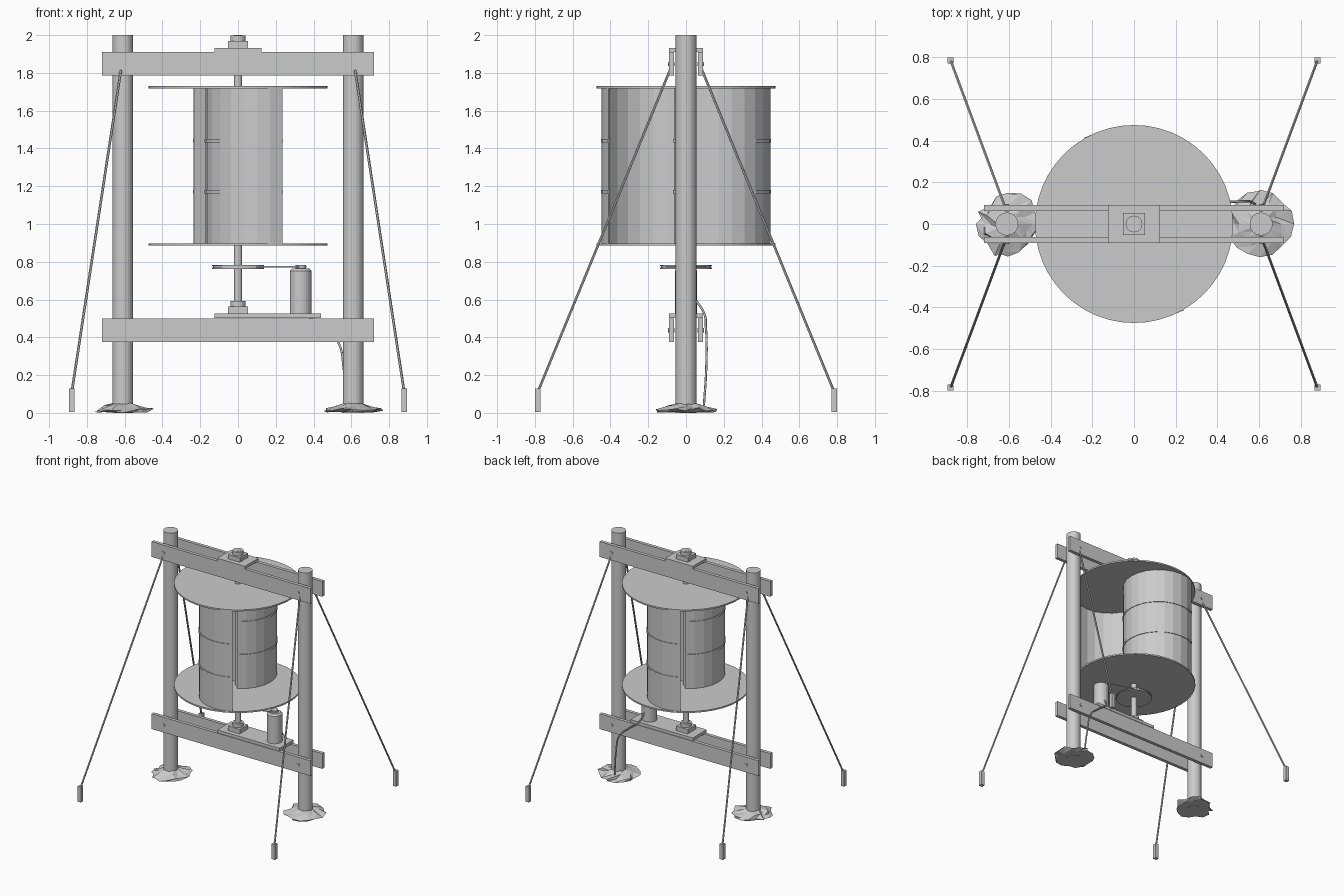
import bpy, bmesh, math, random
from mathutils import Vector

if "Cube" in bpy.data.objects:
    bpy.data.objects.remove(bpy.data.objects["Cube"])

random.seed(4)
grey = bpy.data.materials.new("light grey")
grey.diffuse_color = (0.6, 0.6, 0.6, 1)
grey.use_nodes = True
grey.node_tree.nodes["Principled BSDF"].inputs["Base Color"].default_value = grey.diffuse_color


def finish(name, bm):
    bmesh.ops.recalc_face_normals(bm, faces=bm.faces)
    me = bpy.data.meshes.new(name)
    bm.to_mesh(me)
    bm.free()
    me.materials.append(grey)
    ob = bpy.data.objects.new(name, me)
    bpy.context.collection.objects.link(ob)
    return ob


def box(name, x, y, z):
    bm = bmesh.new()
    bmesh.ops.create_cube(bm, size=1)
    for v in bm.verts:
        for i, (a, b) in enumerate((x, y, z)):
            v.co[i] = (a + b) / 2 + v.co[i] * (b - a)
    return finish(name, bm)


def rod(name, a, b, r, sides=24, r2=None):
    a, b = Vector(a), Vector(b)
    bm = bmesh.new()
    bmesh.ops.create_cone(bm, cap_ends=True, segments=sides, radius1=r,
                          radius2=r if r2 is None else r2, depth=(b - a).length)
    q = (b - a).to_track_quat('Z', 'Y')
    for v in bm.verts:
        v.co = q @ v.co + (a + b) / 2
    return finish(name, bm)


def disc(name, x, z0, z1, r, sides=24, r2=None):
    return rod(name, (x, 0, z0), (x, 0, z1), r, sides, r2)


def wall(name, points, z0, z1, closed=False):
    """Upright strip from pairs of (outer, inner) plan points."""
    bm = bmesh.new()
    rings = [[bm.verts.new((*p, z)) for p, z in ((o, z0), (o, z1), (i, z1), (i, z0))]
             for o, i in points]
    n = len(rings)
    for k in range(n if closed else n - 1):
        a, b = rings[k], rings[(k + 1) % n]
        for j in range(4):
            bm.faces.new((a[j], a[(j + 1) % 4], b[(j + 1) % 4], b[j]))
    if not closed:
        bm.faces.new(rings[0])
        bm.faces.new(rings[-1])
    return finish(name, bm)


def curve(name, pts, r):
    cu = bpy.data.curves.new(name, 'CURVE')
    cu.dimensions = '3D'
    cu.bevel_depth = r
    cu.bevel_resolution = 1
    cu.resolution_u = 6
    sp = cu.splines.new('BEZIER')
    sp.bezier_points.add(len(pts) - 1)
    for bp, p in zip(sp.bezier_points, pts):
        bp.co = p
        bp.handle_left_type = bp.handle_right_type = 'AUTO'
    cu.materials.append(grey)
    ob = bpy.data.objects.new(name, cu)
    bpy.context.collection.objects.link(ob)


def rubble(name, cx):
    """Low jagged mound around a post foot."""
    bm = bmesh.new()
    n = 16
    rings = []
    for r, z, jr, jz in ((0.135, 0.004, 0.028, 0.003), (0.138, 0.018, 0.028, 0.008),
                         (0.10, 0.034, 0.018, 0.008), (0.05, 0.05, 0, 0.004)):
        ring = []
        for k in range(n):
            a = math.tau * k / n
            rr = r + random.uniform(-jr, jr)
            ring.append(bm.verts.new((cx + rr * math.cos(a), rr * math.sin(a),
                                      z + random.uniform(-jz, jz))))
        rings.append(ring)
    for a, b in zip(rings, rings[1:]):
        for k in range(n):
            m = (k + 1) % n
            bm.faces.new((a[k], a[m], b[m]))
            bm.faces.new((a[k], b[m], b[k]))
    bm.faces.new(rings[0])
    bm.faces.new(rings[-1])
    finish(name, bm)


# Frame: posts, footings, paired cross beams and their bolts
for sx in (-1, 1):
    disc("post", sx * 0.61, 0, 2.0, 0.055)
    rubble("footing_rubble", sx * 0.605)
for z0, z1 in ((0.375, 0.5), (1.785, 1.91)):
    for sy in (-1, 1):
        box("cross_beam", (-0.72, 0.72), sorted((sy * 0.063, sy * 0.09)), (z0, z1))
        for sx in (-1, 1):
            zc = (z0 + z1) / 2
            rod("beam_bolt", (sx * 0.61, sy * 0.06, zc), (sx * 0.61, sy * 0.096, zc), 0.011, 8)

# Guy wires and ground stakes
for sx in (-1, 1):
    for sy in (-1, 1):
        rod("guy_wire", (sx * 0.62, sy * 0.085, 1.815), (sx * 0.88, sy * 0.785, 0.11), 0.007, 6)
        box("ground_stake", sorted((sx * 0.865, sx * 0.895)),
            sorted((sy * 0.77, sy * 0.80)), (0.005, 0.13))

# Shaft with bearings and mounting plates
disc("shaft", 0, 0.527, 2.0, 0.022)
box("top_plate", (-0.125, 0.125), (-0.09, 0.09), (1.91, 1.933))
box("bottom_plate", (-0.125, 0.44), (-0.09, 0.09), (0.503, 0.527))
for z in (0.527, 1.933):
    box("bearing_block", (-0.053, 0.053), (-0.053, 0.053), (z, z + 0.036))
    disc("bearing_collar", 0, z + 0.036, z + 0.066, 0.04)

# Rotor end discs
for z in (0.885, 1.718):
    disc("rotor_disc", 0, z, z + 0.012, 0.475, 48)

# Rotor blades: two offset half drums with raised ribs
E, R = 0.2, 0.273


def half_ring(side, r_out, r_in):
    # arc from the outer edge at -60 degrees round to the inner edge at -240
    cx, cy = E * 0.5, -E * 0.866
    pts = []
    for k in range(13):
        a = math.radians(-60 - 15 * k)
        pts.append(tuple((side * (cx + r * math.cos(a)), side * (cy + r * math.sin(a)))
                         for r in (r_out, r_in)))
    return pts


for side in (1, -1):
    wall("drum_blade", half_ring(side, R, R - 0.006), 0.896, 1.719)
    for z in (1.17, 1.44):
        wall("drum_rib", half_ring(side, R + 0.005, R - 0.002), z - 0.009, z + 0.009)

# Drive pulley, belt and generator
GX = 0.332
disc("pulley_lower_flange", 0, 0.763, 0.769, 0.138, 32)
disc("pulley_core", 0, 0.769, 0.777, 0.128, 32)
disc("pulley_upper_flange", 0, 0.777, 0.783, 0.138, 32)
disc("generator_body", GX, 0.527, 0.752, 0.058)
disc("generator_cap", GX, 0.752, 0.764, 0.058, 24, 0.045)
disc("generator_pulley", GX, 0.764, 0.782, 0.027, 16)

belt = []
tilt = math.acos((0.132 - 0.030) / GX)
for cx, r, a0, a1 in ((0, 0.132, tilt, math.tau - tilt), (GX, 0.030, -tilt, tilt)):
    for k in range(17):
        a = a0 + (a1 - a0) * k / 16
        belt.append(tuple((cx + q * math.cos(a), q * math.sin(a)) for q in (r, r - 0.005)))
wall("drive_belt", belt, 0.769, 0.777, True)

# Power cable running from the generator to the ground
curve("power_cable", [(0.34, 0.05, 0.60), (0.36, 0.095, 0.53), (0.45, 0.105, 0.455),
                      (0.53, 0.109, 0.375), (0.56, 0.107, 0.23), (0.58, 0.095, 0.04)], 0.006)
